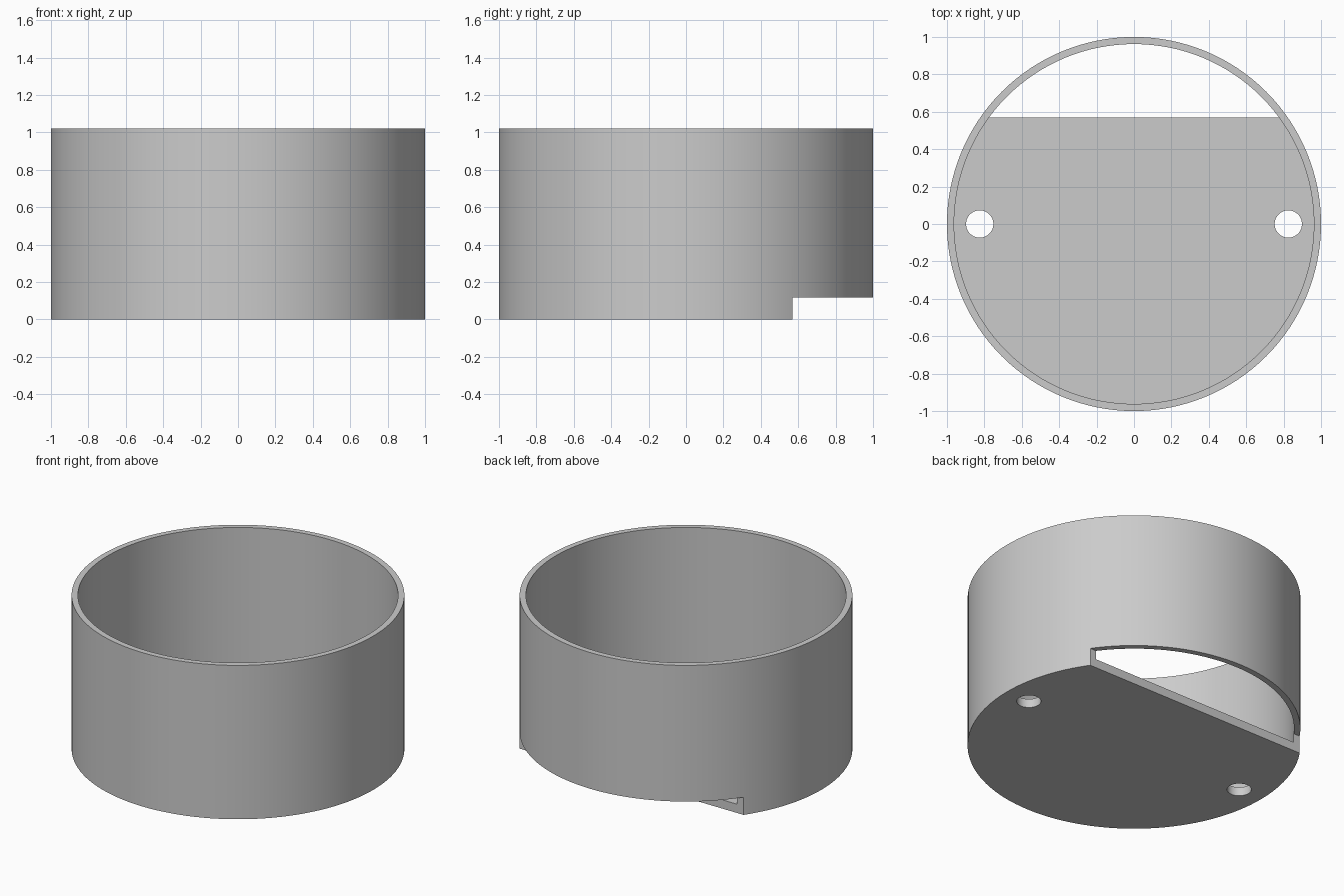
import bpy, bmesh, math

RADIUS, INNER, HEIGHT, FLOOR = 1.0, 0.962, 1.02, 0.058
NOTCH_Y, NOTCH_Z = 0.57, 0.117
HOLE_X, HOLE_R = 0.825, 0.073

if "Cube" in bpy.data.objects:
    bpy.data.objects.remove(bpy.data.objects["Cube"], do_unlink=True)

grey = bpy.data.materials.new("plain_grey")
grey.use_nodes = True
colour = (0.6, 0.6, 0.6, 1)
grey.diffuse_color = colour
grey.node_tree.nodes["Principled BSDF"].inputs["Base Color"].default_value = colour


def cylinder(name, radius, z0, z1, x=0, sides=128):
    bpy.ops.mesh.primitive_cylinder_add(vertices=sides, radius=radius, depth=z1 - z0,
                                        location=(x, 0, (z0 + z1) / 2))
    obj = bpy.context.object
    obj.name = name
    return obj


def cut(target, cutter):
    mod = target.modifiers.new("cut", 'BOOLEAN')
    mod.operation, mod.solver, mod.object = 'DIFFERENCE', 'EXACT', cutter
    bpy.context.view_layer.objects.active = target
    bpy.ops.object.modifier_apply(modifier=mod.name)
    bpy.data.objects.remove(cutter, do_unlink=True)


# Round open cup with a thin wall and floor
cup = cylinder("round_cup", RADIUS, 0, HEIGHT)
cut(cup, cylinder("cavity_cutter", INNER, FLOOR, HEIGHT + 0.5))

# Straight notch through the floor and the low back wall
bpy.ops.mesh.primitive_cube_add(size=1, location=(0, NOTCH_Y + 0.5, NOTCH_Z - 0.5))
notch = bpy.context.object
notch.name = "notch_cutter"
notch.scale = (3, 1, 1)
bpy.context.view_layer.update()
cut(cup, notch)

# Screw holes on both sides of the floor
for side in (-1, 1):
    cut(cup, cylinder("hole_cutter", HOLE_R, -0.2, 0.2, side * HOLE_X, 48))

# Finish: one colour, smooth walls with crisp rims
cup.data.materials.clear()
cup.data.materials.append(grey)
for face in cup.data.polygons:
    face.material_index = 0
bpy.ops.object.select_all(action='DESELECT')
cup.select_set(True)
bpy.context.view_layer.objects.active = cup
bpy.ops.object.shade_smooth_by_angle(angle=math.radians(30))
